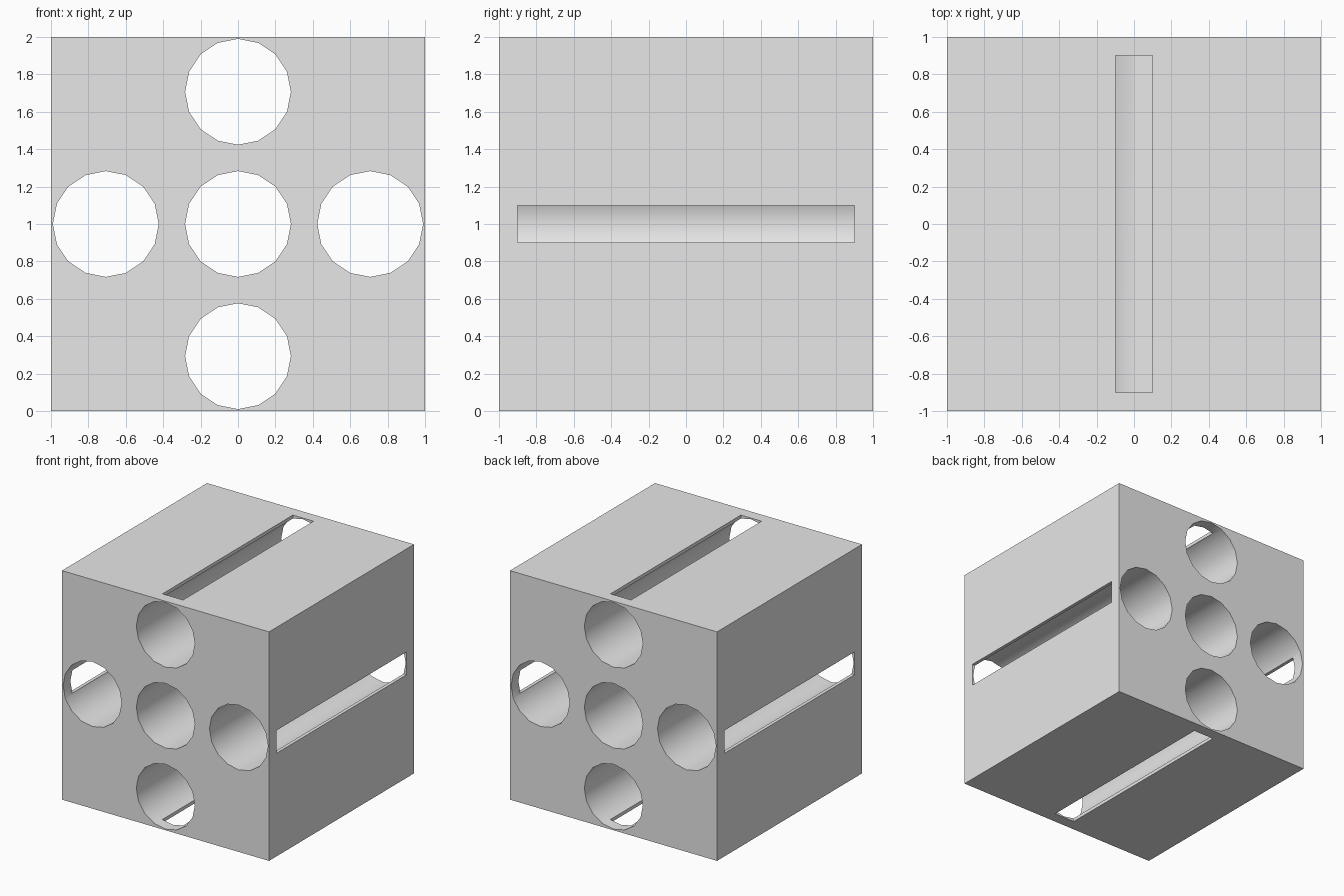
import bpy, bmesh, math
from mathutils import Matrix, Vector

if "Cube" in bpy.data.objects:
    bpy.data.objects.remove(bpy.data.objects["Cube"], do_unlink=True)

SIZE = 2.0
HOLE_R = 0.283
OFFSET = 0.707
SLOT_W, SLOT_L = 0.2, 1.8
CENTRE = Vector((0, 0, SIZE / 2))

# Four outward directions around the y axis
DIRECTIONS = [Vector((1, 0, 0)), Vector((0, 0, 1)),
              Vector((-1, 0, 0)), Vector((0, 0, -1))]


def new_object(name, bm):
    bmesh.ops.recalc_face_normals(bm, faces=bm.faces)
    mesh = bpy.data.meshes.new(name)
    bm.to_mesh(mesh)
    bm.free()
    obj = bpy.data.objects.new(name, mesh)
    bpy.context.collection.objects.link(obj)
    return obj


def add_box(bm, centre, size):
    matrix = Matrix.Translation(centre) @ Matrix.Diagonal((*size, 1))
    bmesh.ops.create_cube(bm, size=1, matrix=matrix)


# Solid block
bm = bmesh.new()
add_box(bm, CENTRE, (SIZE, SIZE, SIZE))
block = new_object("drilled_block", bm)

# Five round holes running front to back
bm = bmesh.new()
along_y = Matrix.Rotation(math.pi / 2, 4, "X")
for d in [Vector()] + DIRECTIONS:
    bmesh.ops.create_cone(bm, cap_ends=True, segments=16, radius1=HOLE_R,
                          radius2=HOLE_R, depth=SIZE * 1.2,
                          matrix=Matrix.Translation(CENTRE + d * OFFSET) @ along_y)
holes = new_object("hole_cutter", bm)

# A long slot in each side, opening into the nearest hole
bm = bmesh.new()
for d in DIRECTIONS:
    depth = 0.4
    size = [depth if abs(c) > 0.5 else SLOT_W for c in d]
    size[1] = SLOT_L
    add_box(bm, CENTRE + d, size)
slots = new_object("slot_cutter", bm)

# Cut, then remove the cutters
bpy.ops.object.select_all(action="DESELECT")
block.select_set(True)
bpy.context.view_layer.objects.active = block
for cutter in (holes, slots):
    cutter.hide_render = True
    mod = block.modifiers.new(cutter.name, "BOOLEAN")
    mod.operation = "DIFFERENCE"
    mod.solver = "EXACT"
    mod.object = cutter
    bpy.ops.object.modifier_apply(modifier=mod.name)
    bpy.data.objects.remove(cutter, do_unlink=True)

# Plain grey finish
grey = bpy.data.materials.new("light_grey")
grey.use_nodes = True
colour = (0.8, 0.8, 0.8, 1)
grey.diffuse_color = colour
grey.node_tree.nodes["Principled BSDF"].inputs["Base Color"].default_value = colour
block.data.materials.clear()
block.data.materials.append(grey)
bpy.ops.object.shade_smooth_by_angle(angle=math.radians(30))
